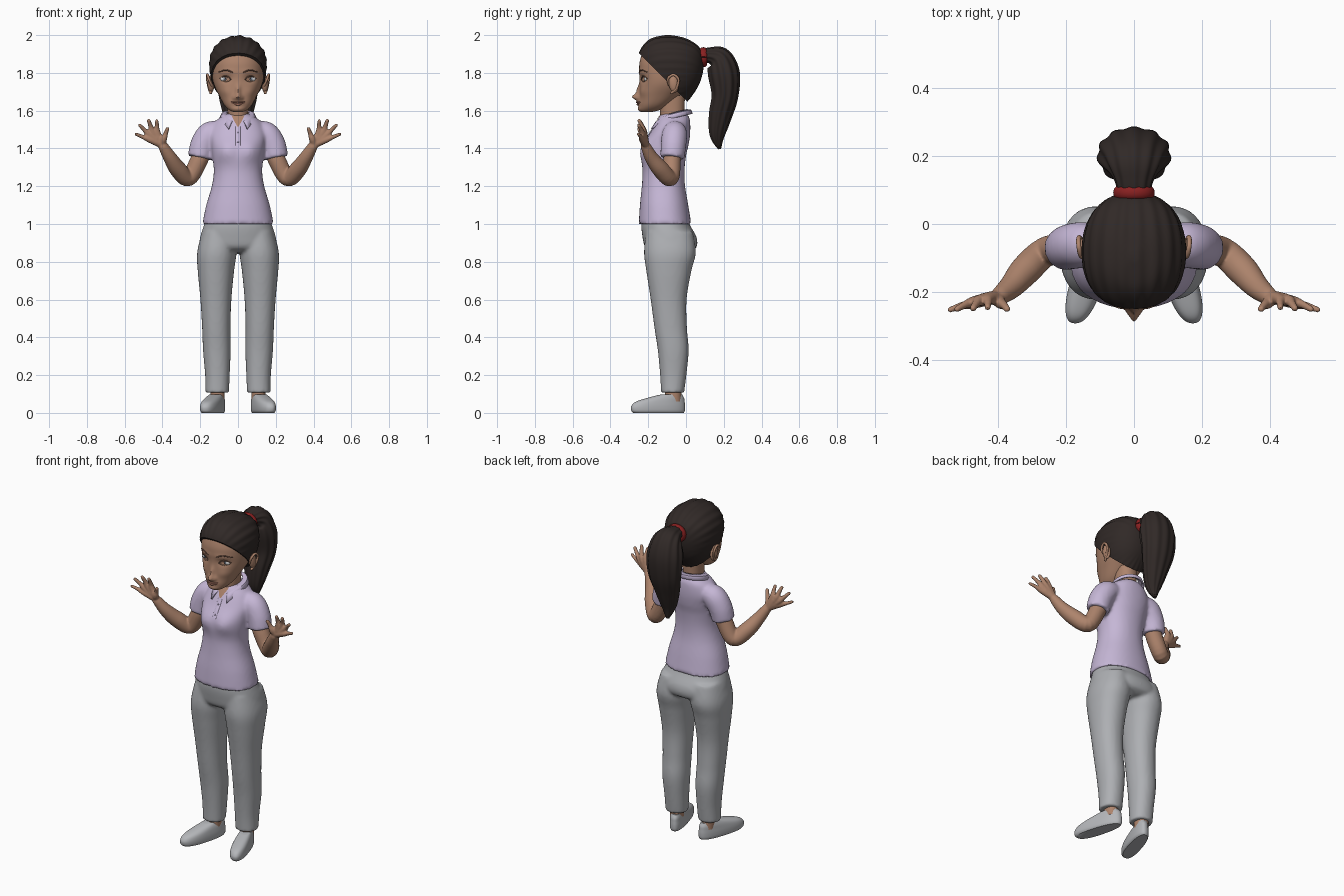
import bpy, bmesh
from math import sin, cos, pi, exp, atan2, hypot, copysign, radians
from mathutils import Vector, Matrix
from mathutils.bvhtree import BVHTree

if "Cube" in bpy.data.objects:
    bpy.data.objects.remove(bpy.data.objects["Cube"])


def material(name, r, g, b):
    m = bpy.data.materials.new(name)
    m.use_nodes = True
    m.diffuse_color = (r, g, b, 1)
    m.node_tree.nodes["Principled BSDF"].inputs["Base Color"].default_value = (r, g, b, 1)
    return m


skin = material("warm skin", .42, .23, .15)
hair = material("dark brown hair", .03, .022, .02)
lilac = material("lilac shirt", .56, .47, .67)
grey = material("grey trousers", .42, .43, .45)
pale = material("pale grey shoes", .46, .47, .49)
red = material("red hair tie", .25, .015, .015)
white = material("eye white", .7, .7, .7)
blue = material("blue grey iris", .16, .2, .26)
rose = material("rose lips", .38, .17, .12)
brown = material("brow brown", .16, .085, .06)
parts = []


def dense(rows, n=6):
    """Smooth curve through rows of any numbers."""
    out, last = [], len(rows) - 1
    for i in range(last):
        quad = (rows[max(i - 1, 0)], rows[i], rows[i + 1], rows[min(i + 2, last)])
        for k in range(n):
            t = k / n
            out.append([.5 * (2 * b + (c - a) * t + (2 * a - 5 * b + 4 * c - d) * t * t
                              + (3 * b - a - 3 * c + d) * t ** 3) for a, b, c, d in zip(*quad)])
    return out + [list(rows[last])]


def skin_rings(bm, rings):
    """Bridge rings of points into a closed body."""
    loops = [[bm.verts.new(p) for p in ring] for ring in rings]
    n = len(loops[0])
    for lo, hi in zip(loops, loops[1:]):
        for i in range(n):
            j = (i + 1) % n
            bm.faces.new((lo[i], lo[j], hi[j], hi[i]))
    faces = [bm.faces.new(loops[0]), bm.faces.new(loops[-1])]
    bmesh.ops.recalc_face_normals(bm, faces=bm.faces)
    return faces


def loft(bm, rows, power=2.2, seg=48, side=1):
    """Stack level rings from rows of height, half width, front, back, centre x."""
    def bend(v):
        return copysign(abs(v) ** (2 / power), v)
    rings = []
    for z, w, f, b, *c in dense(rows):
        cx = side * c[0] if c else 0
        rings.append([(cx + w * bend(cos(a)), (f + b) / 2 + (b - f) / 2 * bend(sin(a)), z)
                      for a in (2 * pi * i / seg for i in range(seg))])
    skin_rings(bm, rings)
    return bm


def tube(bm, rows, ref=(0, 1, 0), seg=20, dome=True, ridge=0, side=1):
    """Sweep a round or oval section along rows of x, y, z, radius, second radius."""
    path = [(Vector((side * r[0], r[1], r[2])), r[3], r[-1]) for r in dense(rows)]
    tang = [(path[min(i + 1, len(path) - 1)][0] - path[max(i - 1, 0)][0]).normalized()
            for i in range(len(path))]
    rows3 = [(p, a, b, t) for (p, a, b), t in zip(path, tang)]
    if dome:
        caps = [radians(d) for d in (25, 50, 75)]
        p, a, b, t = rows3[0]
        head = [(p - t * a * sin(c), a * cos(c), b * cos(c), t) for c in reversed(caps)]
        p, a, b, t = rows3[-1]
        rows3 = head + rows3 + [(p + t * a * sin(c), a * cos(c), b * cos(c), t) for c in caps]
    rings = []
    for p, a, b, t in rows3:
        u = Vector(ref)
        u = (u - t * u.dot(t)).normalized()
        v = t.cross(u)
        angles = [2 * pi * i / seg for i in range(seg)]
        rings.append([p + (u * a * cos(q) + v * b * sin(q)) * (1 + ridge * sin(11 * q))
                      for q in angles])
    skin_rings(bm, rings)
    return bm


def finish(name, bm, *mats, mirror=False, voxel=0):
    me = bpy.data.meshes.new(name)
    bm.to_mesh(me)
    bm.free()
    ob = bpy.data.objects.new(name, me)
    bpy.context.collection.objects.link(ob)
    for m in mats:
        me.materials.append(m)
    if voxel:
        rm = ob.modifiers.new("blend", 'REMESH')
        rm.mode, rm.voxel_size, rm.use_smooth_shade = 'VOXEL', voxel, True
        sm = ob.modifiers.new("soften", 'SMOOTH')
        sm.factor, sm.iterations = .5, 4
    if mirror:
        ob.modifiers.new("mirror", 'MIRROR').use_mirror_merge = False
    parts.append(ob)
    return ob


def sculpt(bm, bumps, front):
    """Push the front out or in with soft round bumps."""
    for v in bm.verts:
        if v.co.y < front:
            x, z = abs(v.co.x), v.co.z
            v.co.y -= sum(h * exp(-((x - bx) / sx) ** 2 - ((z - bz) / sz) ** 2)
                          for bx, bz, sx, sz, h in bumps)


def on(tree, x, z, lift=0):
    hit = tree.ray_cast(Vector((x, -1, z)), Vector((0, 1, 0)))[0]
    return (x, (hit.y if hit else -.2) - lift, z)


def ball(bm, at, size, turn=0):
    m = Matrix.Translation(at) @ Matrix.Rotation(turn, 4, 'X') @ Matrix.Diagonal((*size, 1))
    bmesh.ops.create_uvsphere(bm, u_segments=32, v_segments=24, radius=1, matrix=m)
    return bm


# Head with sculpted nose, eye sockets, cheeks and mouth
bm = loft(bmesh.new(), [
    (1.592, .02, -.235, -.19), (1.602, .045, -.248, -.14), (1.63, .073, -.25, -.09),
    (1.68, .1, -.247, -.03), (1.74, .128, -.245, .03), (1.8, .138, -.247, .06),
    (1.86, .136, -.245, .07), (1.92, .11, -.22, .05), (1.96, .06, -.16, 0)], seg=128)
sculpt(bm, [(0, 1.672, .017, .016, .034), (0, 1.705, .013, .032, .016),
            (.02, 1.666, .01, .01, .01), (.064, 1.768, .03, .018, -.012),
            (0, 1.642, .03, .013, .009), (.07, 1.7, .03, .025, .006),
            (0, 1.61, .03, .012, .005), (.05, 1.805, .05, .014, .004)], -.12)
face = BVHTree.FromBMesh(bm)
finish("head", bm, skin)
finish("neck", loft(bmesh.new(), [(1.48, .06, -.12, 0), (1.56, .054, -.135, -.01),
                                  (1.68, .058, -.14, -.005)]), skin)

# Eyes with iris and pupil chosen by distance from the centre
ex, ey, ez = on(face, .066, 1.768)
bm = ball(bmesh.new(), (ex, ey + .009, ez), (.027, .015, .0125), pi / 2)
for v in bm.verts:
    v.co.z = ez + (v.co.z - ez)
for f in bm.faces:
    c = f.calc_center_median()
    d = hypot(c.x - ex, c.z - ez)
    if c.y < ey + .009:
        f.material_index = 2 if d < .0045 else 1 if d < .0105 else 0
finish("eyes", bm, white, blue, hair, mirror=True)


def face_line(name, pts, mat, mirror=True):
    rows = [(*on(face, x, z), r) for x, z, r in dense(pts, 4)]
    finish(name, tube(bmesh.new(), rows, ref=(0, 0, 1), seg=10), mat, mirror=mirror)


face_line("upper_lids", [(.038, 1.766, .003), (.05, 1.778, .004), (.07, 1.783, .004),
                         (.095, 1.77, .003)], brown)
face_line("lower_lids", [(.04, 1.762, .002), (.064, 1.754, .003), (.092, 1.764, .002)], skin)
face_line("eyebrows", [(.03, 1.803, .003), (.065, 1.815, .004), (.105, 1.803, .002)], brown)
face_line("upper_lip", [(-.038, 1.645, .002), (0, 1.645, .005), (.038, 1.645, .002)], rose, False)
face_line("lower_lip", [(-.032, 1.641, .002), (0, 1.633, .006), (.032, 1.641, .002)], rose, False)

# Ears with a raised rim
bm = ball(bmesh.new(), (.143, -.065, 1.742), (.018, .026, .047), .15)
tube(bm, [(.14, -.09, 1.735, .006), (.155, -.095, 1.77, .007), (.162, -.066, 1.79, .007),
          (.162, -.04, 1.765, .007), (.154, -.05, 1.72, .007), (.144, -.075, 1.695, .008)],
     ref=(1, 0, 0), seg=10)
finish("ears", bm, skin, mirror=True)

# Swept back hair, combed into ridges and cut along a sloping hairline
bm = loft(bmesh.new(), [
    (1.62, .05, -.12, -.02), (1.67, .098, -.2, .025), (1.74, .136, -.245, .07),
    (1.82, .151, -.256, .092), (1.89, .147, -.253, .09), (1.94, .122, -.23, .065),
    (1.98, .075, -.185, 0), (1.998, .01, -.11, -.08)], seg=144)
for v in bm.verts:
    dx, dz = v.co.x, v.co.z - 1.78
    k = 1 + .014 * sin(26 * atan2(dx, dz)) * min(1, hypot(dx, dz) / .1)
    v.co.x, v.co.z = dx * k, 1.78 + dz * k
cut = bmesh.ops.bisect_plane(bm, geom=bm.verts[:] + bm.edges[:] + bm.faces[:],
                             plane_co=(0, -.245, 1.9), plane_no=(0, 1, 1), clear_inner=True)
bmesh.ops.holes_fill(bm, edges=[e for e in bm.edges if e.is_boundary], sides=0)
finish("hair_cap", bm, hair)

# Ponytail and its tie
bm = tube(bmesh.new(), [
    (0, .07, 1.88, .045, .04), (0, .125, 1.892, .055, .042), (0, .175, 1.87, .085, .07),
    (0, .2, 1.79, .106, .083), (0, .205, 1.68, .1, .07), (0, .18, 1.57, .075, .06),
    (0, .165, 1.47, .045, .04), (0, .178, 1.397, .01, .008)],
    ref=(1, 0, 0), seg=110, dome=False, ridge=.035)
finish("ponytail", bm, hair)
bm = bmesh.new()
ring = [(.046 * cos(a), .092, 1.883 + .038 * sin(a)) for a in (pi * i / 8 for i in range(17))]
tube(bm, [(*p, .02, .015) for p in ring], dome=False)
finish("hair_tie", bm, red)

# Shirt: torso and short sleeves blended together
bm = loft(bmesh.new(), [
    (1.0, .189, -.25, .028), (1.1, .168, -.244, .012), (1.2, .139, -.234, -.005),
    (1.28, .128, -.23, -.008), (1.36, .136, -.236, 0), (1.42, .143, -.226, .014),
    (1.48, .148, -.19, .022), (1.54, .122, -.157, .022), (1.57, .085, -.14, .015),
    (1.585, .06, -.125, 0)], seg=64)
sculpt(bm, [(.066, 1.385, .05, .05, .016)], -.1)
chest = BVHTree.FromBMesh(bm)
for s in (1, -1):
    tube(bm, [(.08, -.055, 1.49, .05), (.145, -.06, 1.478, .066), (.185, -.066, 1.42, .067),
              (.202, -.072, 1.35, .064)], dome=False, seg=32, side=s)
finish("shirt", bm, lilac, voxel=.01)

# Folded collar, open at the front
bm = bmesh.new()
grid = []
for i in range(41):
    t = i / 20 - 1
    k = abs(t) ** 6
    a, b = radians(168 * t), radians(148 * t)
    top = Vector((.058 * sin(a), -.062 + .066 * cos(a), 1.588 + .016 * cos(a) - .02 * k))
    low = Vector((.094 * sin(b), -.062 + .093 * cos(b) - .042 * k, 1.563 + .02 * cos(b) - .045 * k))
    mid = (top + low) / 2 + Vector((.008 * sin(b), .008 * cos(b), .008))
    grid.append([bm.verts.new(p) for p in (top, mid, low)])
for p, q in zip(grid, grid[1:]):
    for j in range(2):
        bm.faces.new((p[j], p[j + 1], q[j + 1], q[j]))
collar = finish("collar", bm, lilac)
thick = collar.modifiers.new("thickness", 'SOLIDIFY')
thick.thickness, thick.offset = .008, 0

# Skin at the open neck, front placket and buttons
bm = bmesh.new()
rows = [[bm.verts.new(on(chest, w * u, z, .004)) for u in (-1, -.5, 0, .5, 1)]
        for w, z in ((.003, 1.515), (.014, 1.535), (.025, 1.555), (.034, 1.575))]
for p, q in zip(rows, rows[1:]):
    for j in range(4):
        bm.faces.new((p[j], p[j + 1], q[j + 1], q[j]))
finish("neck_opening", bm, skin)
bm = tube(bmesh.new(), [(*on(chest, 0, z), .013, .004) for z in (1.415, 1.45, 1.485, 1.515)],
          ref=(1, 0, 0), seg=16, dome=False)
for z in (1.435, 1.485):
    ball(bm, on(chest, 0, z, .004), (.005, .003, .005))
finish("placket", bm, lilac)

# Arms and hands blended together
bm = tube(bmesh.new(), [
    (.175, -.066, 1.42, .043), (.205, -.074, 1.34, .047), (.262, -.083, 1.243, .044),
    (.318, -.135, 1.29, .045), (.36, -.183, 1.352, .036), (.395, -.212, 1.41, .027)], seg=28)
for knuckle, tip, r in (((.473, -.234, 1.448), (.54, -.252, 1.476), .011),
                        ((.468, -.228, 1.47), (.52, -.25, 1.523), .012),
                        ((.452, -.224, 1.486), (.473, -.248, 1.548), .0125),
                        ((.428, -.222, 1.488), (.43, -.245, 1.546), .012),
                        ((.393, -.232, 1.45), (.373, -.25, 1.505), .0125)):
    k, t = Vector(knuckle), Vector(tip)
    mid = k.lerp(t, .5) + Vector((0, .003, 0))
    tube(bm, [(.405, -.214, 1.42, .02), (*k, r * 1.4), (*mid, r), (*t, r * .8)], seg=16)
ball(bm, (.436, -.222, 1.452), (.034, .017, .034))
finish("arms", bm, skin, mirror=True, voxel=.005)

# Trousers: hips and legs blended together
bm = loft(bmesh.new(), [
    (1.06, .155, -.22, 0), (1.0, .178, -.236, .018), (.93, .2, -.23, .056),
    (.875, .2, -.215, .055), (.85, .14, -.17, .02)], seg=64)
for s in (1, -1):
    loft(bm, [(.96, .09, -.212, .036, .1), (.85, .104, -.222, .052, .112),
              (.75, .096, -.21, .028, .117), (.6, .082, -.187, .003, .117),
              (.45, .075, -.167, .005, .115), (.33, .073, -.149, .014, .112),
              (.2, .065, -.137, .002, .109), (.107, .062, -.132, -.01, .11)], side=s)
finish("trousers", bm, grey, voxel=.01)

# Ankles and shoes, toes turned outward
finish("ankles", loft(bmesh.new(), [(.06, .036, -.11, -.025, .108),
                                    (.15, .038, -.11, -.025, .108)]), skin, mirror=True)
bm = loft(bmesh.new(), [
    (0, .045, -.28, -.012), (.012, .052, -.29, -.006), (.035, .053, -.29, -.005),
    (.058, .05, -.268, -.007), (.078, .045, -.21, -.01), (.097, .037, -.135, -.02)], power=2.4)
for v in bm.verts:
    v.co.x = v.co.x * (.92 - .4 * (v.co.y + .15)) + .108 - .28 * (v.co.y + .06)
finish("shoes", bm, pale, mirror=True)

# Smooth shading with crisp hems
bpy.ops.object.select_all(action='DESELECT')
for ob in parts:
    ob.select_set(True)
bpy.context.view_layer.objects.active = parts[0]
bpy.ops.object.shade_smooth_by_angle(angle=radians(50))
